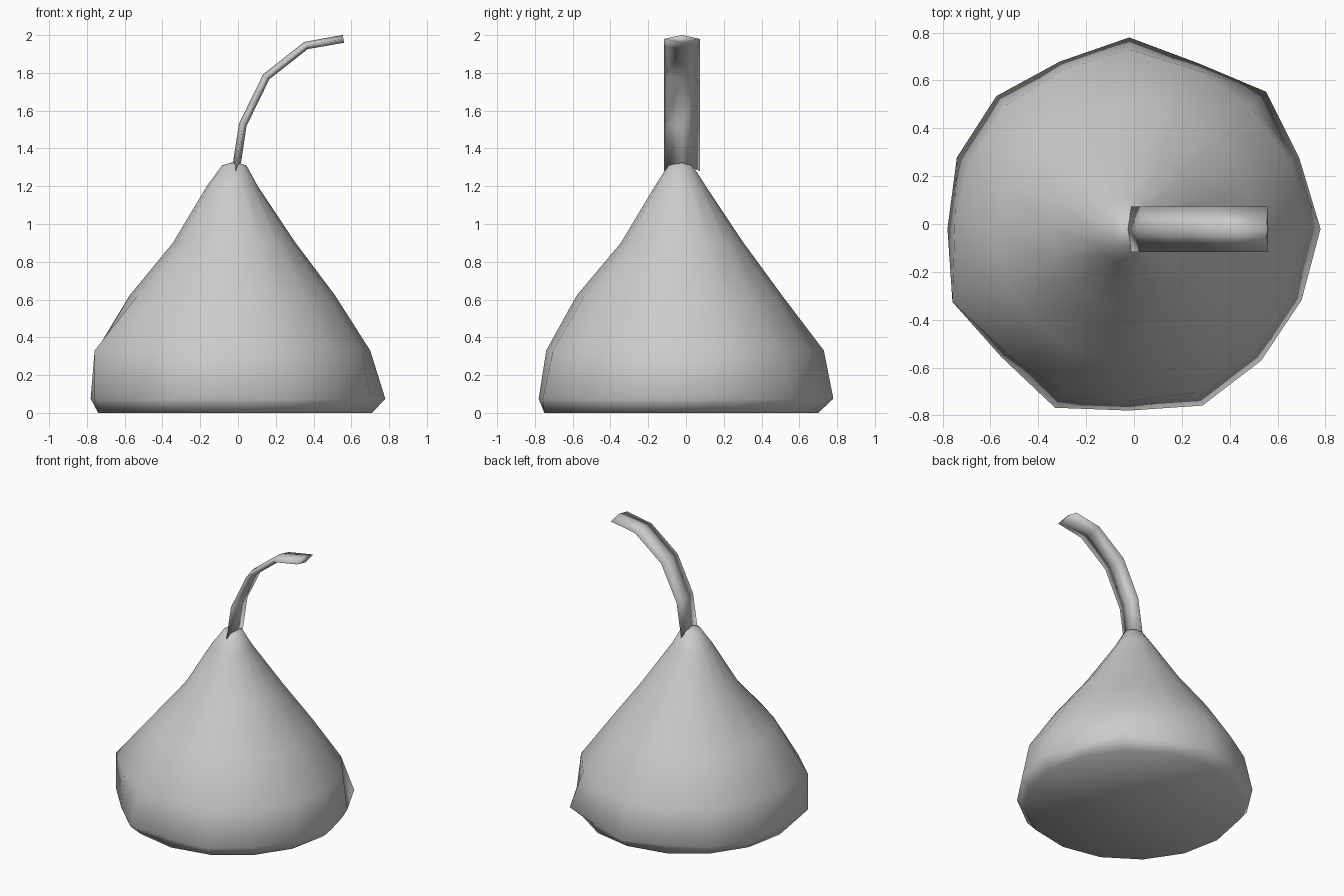
import bpy, bmesh
from math import sin, cos, pi
from mathutils import Vector

if "Cube" in bpy.data.objects:
    bpy.data.objects.remove(bpy.data.objects["Cube"])

SIDES = 16


def finish(bm, name):
    bmesh.ops.recalc_face_normals(bm, faces=bm.faces)
    me = bpy.data.meshes.new(name)
    bm.to_mesh(me)
    bm.free()
    me.shade_smooth()
    ob = bpy.data.objects.new(name, me)
    bpy.context.collection.objects.link(ob)
    return ob


def bridge(bm, a, b):
    n = len(a)
    for i in range(n):
        bm.faces.new((a[i], a[(i + 1) % n], b[(i + 1) % n], b[i]))


def fan(bm, ring, tip):
    v = bm.verts.new(tip)
    n = len(ring)
    for i in range(n):
        bm.faces.new((ring[i], ring[(i + 1) % n], v))


# Drop-shaped body: (height, radius, centre x, centre y)
profile = [(0, .725, -.015, -.025), (.075, 1, -.02, -.02), (.33, 1, -.02, -.02),
           (.62, .545, -.03, -.035), (.9, .325, -.02, -.02), (1.2, .135, -.03, -.03),
           (1.31, .065, -.02, -.03)]
# Hand-formed uneven radii of the two widest rings, counter-clockwise from +x
uneven = {1: [.80, .77, .81, .75, .80, .757, .785, .78,
              .76, .80, .757, .81, .76, .80, .78, .78],
          2: [.72, .74, .72, .72, .75, .72, .73, .72,
              .73, .80, .73, .74, .72, .74, .72, .73]}
bm = bmesh.new()
rings = []
for k, (z, r, cx, cy) in enumerate(profile):
    radii = uneven.get(k, [r] * SIDES)
    rings.append([bm.verts.new((cx + q * cos(2 * pi * i / SIDES),
                                cy + q * sin(2 * pi * i / SIDES), z))
                  for i, q in enumerate(radii)])
for a, b in zip(rings, rings[1:]):
    bridge(bm, a, b)
fan(bm, rings[0], (-.015, -.025, 0))
fan(bm, rings[-1], (-.02, -.03, 1.33))
finish(bm, "drop_body")

# Curved paper strip: flat diamond section swept along a path in the xz plane
path = [Vector(p) for p in ((-.012, 0, 1.28), (.025, 0, 1.525), (.15, 0, 1.78),
                            (.36, 0, 1.945), (.558, 0, 1.98))]
bm = bmesh.new()
sections = []
for i, p in enumerate(path):
    t = (path[min(i + 1, 4)] - path[max(i - 1, 0)]).normalized()
    n = Vector((-t.z, 0, t.x)) * .021
    lift = t * (.05 if i == 0 else 0)
    mid = Vector((0, -.022, 0))
    side = Vector((0, .095, 0))
    sections.append([bm.verts.new(p + mid + d)
                     for d in (side, n + lift, -side, lift - n)])
for a, b in zip(sections, sections[1:]):
    bridge(bm, a, b)
bm.faces.new(sections[0])
bm.faces.new(sections[-1])
finish(bm, "paper_strip")
